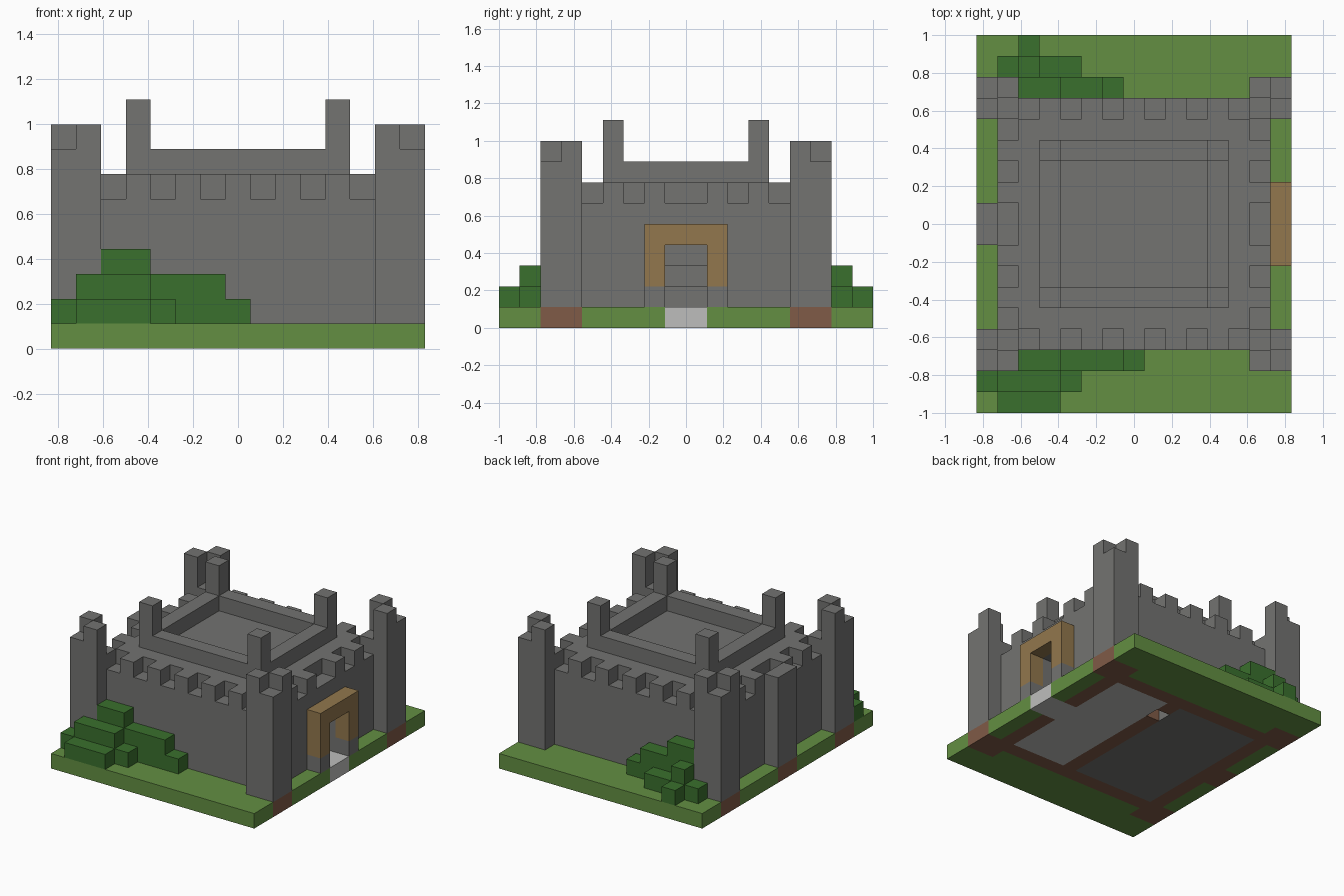
import bpy
import bmesh
from mathutils import Vector

cube = bpy.data.objects.get("Cube")
if cube:
    bpy.data.objects.remove(cube, do_unlink=True)

U = 1 / 9          # size of one building block
NX, NY = 15, 18    # footprint in blocks


def linear(c):
    c /= 255
    return c / 12.92 if c <= 0.04045 else ((c + 0.055) / 1.055) ** 2.4


def material(name, *rgb):
    m = bpy.data.materials.new(name)
    m.use_nodes = True
    col = [linear(c) for c in rgb] + [1]
    m.diffuse_color = col
    m.node_tree.nodes["Principled BSDF"].inputs["Base Color"].default_value = col
    return m


stone = material("stone", 115, 115, 113)
grass = material("grass", 99, 143, 66)
leaf = material("leaf", 58, 112, 45)
wood = material("wood", 146, 119, 77)
soil = material("soil", 128, 91, 71)
pale = material("pale_stone", 190, 190, 188)


def build(name, mat, boxes):
    """Join boxes, each (x0, x1, y0, y1, z0, z1) in blocks, into one object."""
    bm = bmesh.new()
    for x0, x1, y0, y1, z0, z1 in boxes:
        size = Vector((x1 - x0, y1 - y0, z1 - z0)) * U
        mid = Vector((x0 + x1 - NX, y0 + y1 - NY, z0 + z1)) * U / 2
        for v in bmesh.ops.create_cube(bm, size=1)["verts"]:
            v.co = v.co * size + mid
    me = bpy.data.meshes.new(name)
    bm.to_mesh(me)
    bm.free()
    me.materials.append(mat)
    ob = bpy.data.objects.new(name, me)
    bpy.context.collection.objects.link(ob)


def flip_x(boxes):
    return boxes + [(NX - b[1], NX - b[0], *b[2:]) for b in boxes]


def flip_y(boxes):
    return boxes + [(*b[:2], NY - b[3], NY - b[2], *b[4:]) for b in boxes]


def four(boxes):
    return flip_y(flip_x(boxes))


# Ground layer: lawn, footings under the masonry, room floors
build("lawn", grass, flip_y([(0, NX, 0, 2, 0, 1), (2, 13, 2, 3, 0, 1)])
      + four([(0, 1, 4, 8, 0, 1)]))
build("tower_footings", soil, four([(0, 2, 2, 3, 0, 1), (0, 1, 3, 4, 0, 1)]))
build("wall_footings", soil, flip_y([(1, 14, 3, 4, 0, 1), (13, 14, 4, 8, 0, 1)])
      + [(1, 2, 4, 14, 0, 1), (0, 1, 8, 10, 0, 1),
         (8, 9, 4, 12, 0, 1), (8, 9, 13, 14, 0, 1)])
build("hall_floor", pale, [(9, 13, 4, 14, 0, 1), (13, 15, 8, 10, 0, 1)])
build("back_room_floor", stone, [(2, 8, 4, 14, 0, 1)])

# Outer walls with the doorway left open, and the roof slab
build("walls", stone, flip_y([(1, 14, 3, 4, 1, 6), (13, 14, 4, 8, 1, 6)])
      + [(1, 2, 4, 14, 1, 6), (13, 14, 8, 10, 4, 6)])
build("roof", stone, [(2, 13, 4, 14, 6, 7)])
build("partition_wall", stone, [(8, 9, 4, 12, 1, 6), (8, 9, 13, 14, 1, 6),
                                (8, 9, 12, 13, 3, 6)])
build("inner_steps", stone, [(9, 10, 8, 10, 1, 3), (10, 11, 8, 10, 1, 2)])
build("buttress", stone, [(0, 1, 8, 10, 1, 7)])

# Battlements along the wall tops
build("front_back_merlons", stone,
      flip_y([(i, i + 1, 3, 4, 6, 7) for i in (1, 3, 5, 7, 9, 11, 13)]))
build("side_merlons", stone,
      flip_x([(1, 2, i, i + 1, 6, 7) for i in (5, 7, 10, 12)]))

# Corner towers with a lowered outer corner
build("corner_towers", stone, four([(0, 1, 2, 3, 1, 8), (1, 2, 2, 3, 1, 9),
                                    (0, 1, 3, 4, 1, 9)]))

# Raised rail and posts on the roof
build("roof_rail", stone, flip_y([(4, 11, 5, 6, 7, 8)])
      + flip_x([(3, 4, 6, 12, 7, 8)]))
build("roof_posts", stone, four([(3, 4, 5, 6, 7, 10)]))

# Door surround
build("door_frame", wood, flip_y([(14, 15, 7, 8, 2, 5)]) + [(14, 15, 8, 10, 4, 5)])
build("door_frame_base", stone, flip_y([(14, 15, 7, 8, 1, 2)]))


# Stepped bushes: runs of (x start, x end, row, top)
def bush(name, runs):
    build(name, leaf, [(a, b, r, r + 1, 1, top) for a, b, r, top in runs])


bush("front_bush", [(2, 4, 2, 4), (4, 7, 2, 3), (7, 8, 2, 2),
                    (0, 1, 1, 2), (1, 4, 1, 3), (4, 5, 1, 2), (1, 4, 0, 2)])
bush("back_bush", [(2, 4, 15, 4), (4, 6, 15, 3), (6, 7, 15, 2),
                   (1, 2, 16, 2), (2, 3, 16, 3), (3, 5, 16, 2), (2, 3, 17, 2)])
